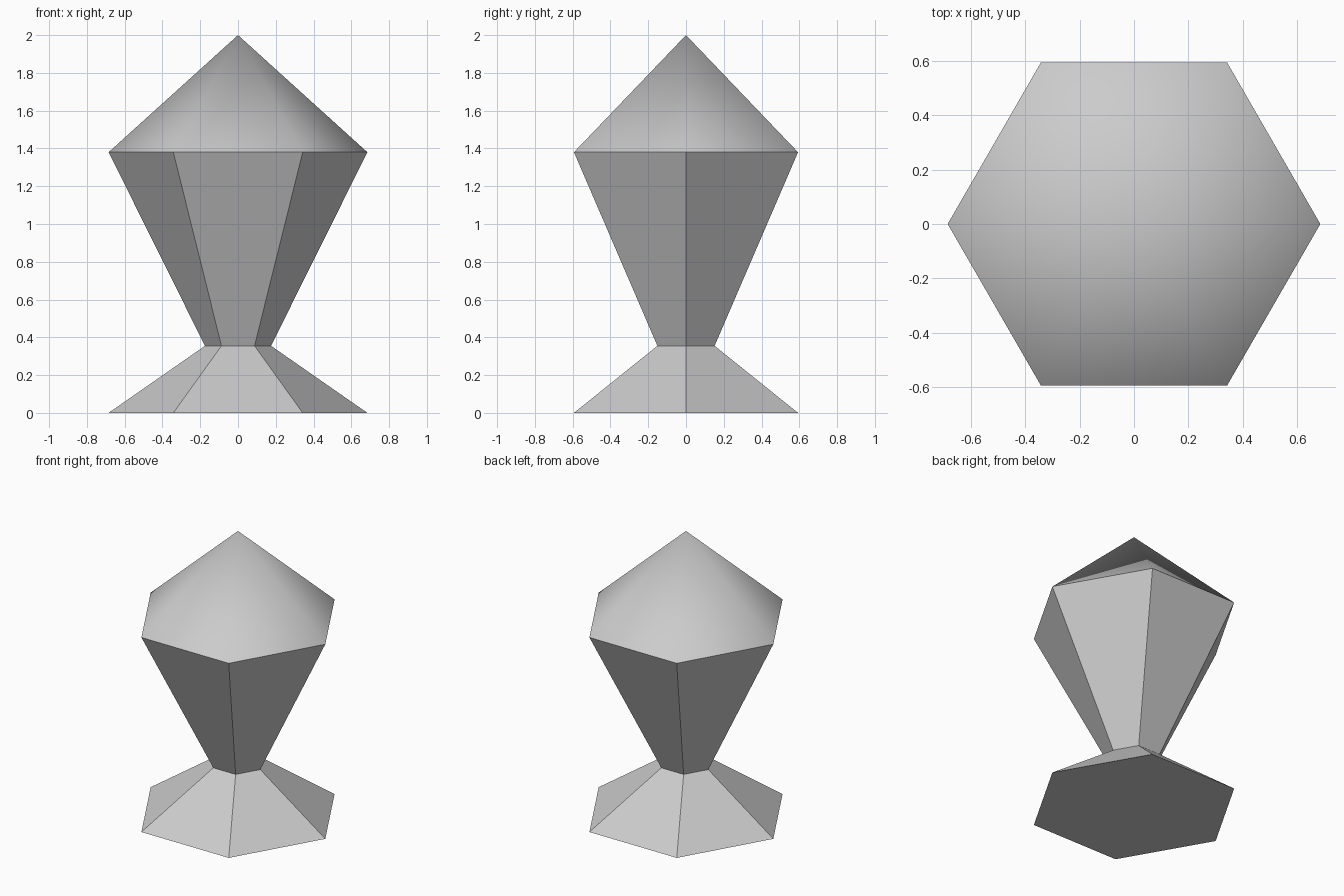
import bpy
import bmesh
from math import cos, sin, tau

if "Cube" in bpy.data.objects:
    bpy.data.objects.remove(bpy.data.objects["Cube"])

SIDES = 6
WIDE, WAIST = 0.685, 0.175
WAIST_Z, RIM_Z, TOP_Z = 0.355, 1.38, 2.0


def hex_section(name, r1, z1, r2, z2, floor=False, smooth=False):
    """Open six-sided section between two rings; r2 = 0 ends in a point."""
    bm = bmesh.new()

    def ring(r, z):
        return [bm.verts.new((r * cos(tau * i / SIDES), r * sin(tau * i / SIDES), z))
                for i in range(SIDES)]

    low = ring(r1, z1)
    high = ring(r2, z2) if r2 else [bm.verts.new((0, 0, z2))] * SIDES
    for i in range(SIDES):
        j = (i + 1) % SIDES
        corners = [low[i], low[j], high[j], high[i]]
        bm.faces.new(corners if r2 else corners[:3])
    if floor:
        bm.faces.new(low[::-1])
    for face in bm.faces:
        face.smooth = smooth
    mesh = bpy.data.meshes.new(name)
    bm.to_mesh(mesh)
    bm.free()
    obj = bpy.data.objects.new(name, mesh)
    bpy.context.collection.objects.link(obj)
    return obj


# Flared foot with closed underside
hex_section("foot", WIDE, 0, WAIST, WAIST_Z, floor=True)
# Tapered body widening upwards
hex_section("body", WAIST, WAIST_Z, WIDE, RIM_Z)
# Smooth-shaded pointed cap
hex_section("pointed_cap", WIDE, RIM_Z, 0, TOP_Z, smooth=True)
